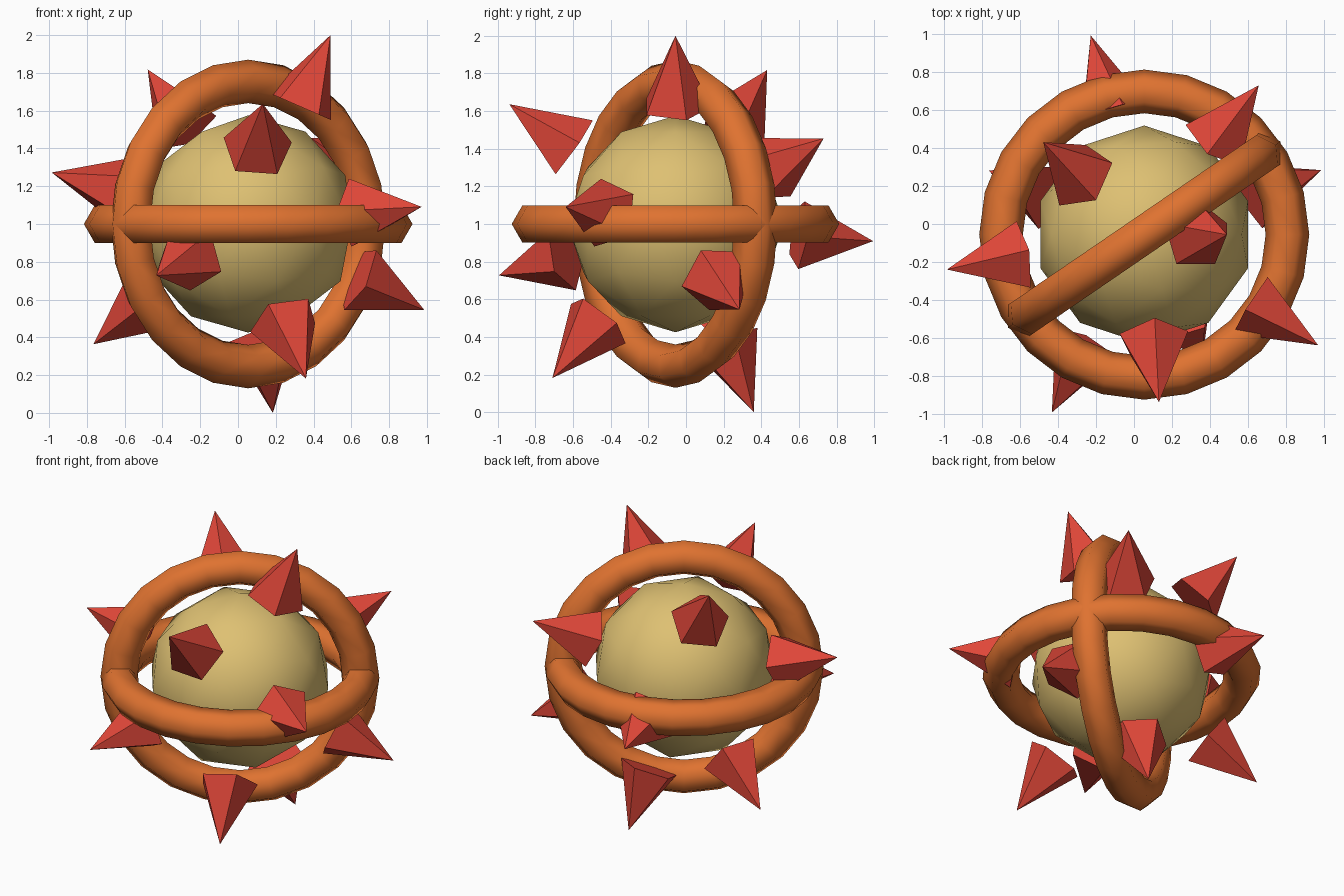
import bpy, math
from mathutils import Vector

if "Cube" in bpy.data.objects:
    bpy.data.objects.remove(bpy.data.objects["Cube"])

CENTER = Vector((0.054, -0.056, 1.0))
SPIKES = 12
TIP, BASE, SPIKE_R = 1.091, 0.68, 0.19


def material(name, color):
    m = bpy.data.materials.new(name)
    m.diffuse_color = (*color, 1)
    m.use_nodes = True
    m.node_tree.nodes["Principled BSDF"].inputs["Base Color"].default_value = m.diffuse_color
    return m


sand = material("sand", (0.73, 0.53, 0.17))
orange = material("orange", (0.74, 0.17, 0.03))
red = material("red", (0.74, 0.062, 0.04))


def finish(name, mat, smooth):
    ob = bpy.context.object
    ob.name = name
    ob.data.materials.append(mat)
    if smooth:
        bpy.ops.object.shade_smooth()
    else:
        bpy.ops.object.shade_flat()
    return ob


# Core ball
bpy.ops.mesh.primitive_ico_sphere_add(subdivisions=2, radius=0.575, location=CENTER)
finish("core", sand, True)

# Two crossing hexagonal-section rings
for name, rot in (("level_ring", (0, 0, 0)), ("upright_ring", (math.pi / 2, 0, 0.6))):
    bpy.ops.mesh.primitive_torus_add(major_radius=0.755, minor_radius=0.115,
                                     major_segments=24, minor_segments=6,
                                     location=CENTER, rotation=rot)
    finish(name, orange, True)

# Five-sided spikes spread evenly by the golden angle, pointing outward
golden = math.pi * (3 - math.sqrt(5))
for i in range(SPIKES):
    z = 1 - 2 * (i + 0.5) / SPIKES
    r = math.sqrt(1 - z * z)
    d = Vector((r * math.cos(i * golden), r * math.sin(i * golden), z))
    turn = Vector((0, 0, 1)).rotation_difference(d).to_euler()
    bpy.ops.mesh.primitive_cone_add(vertices=5, radius1=SPIKE_R, radius2=0,
                                    depth=TIP - BASE,
                                    location=CENTER + d * (TIP + BASE) / 2,
                                    rotation=turn)
    finish(f"spike_{i + 1}", red, False)
